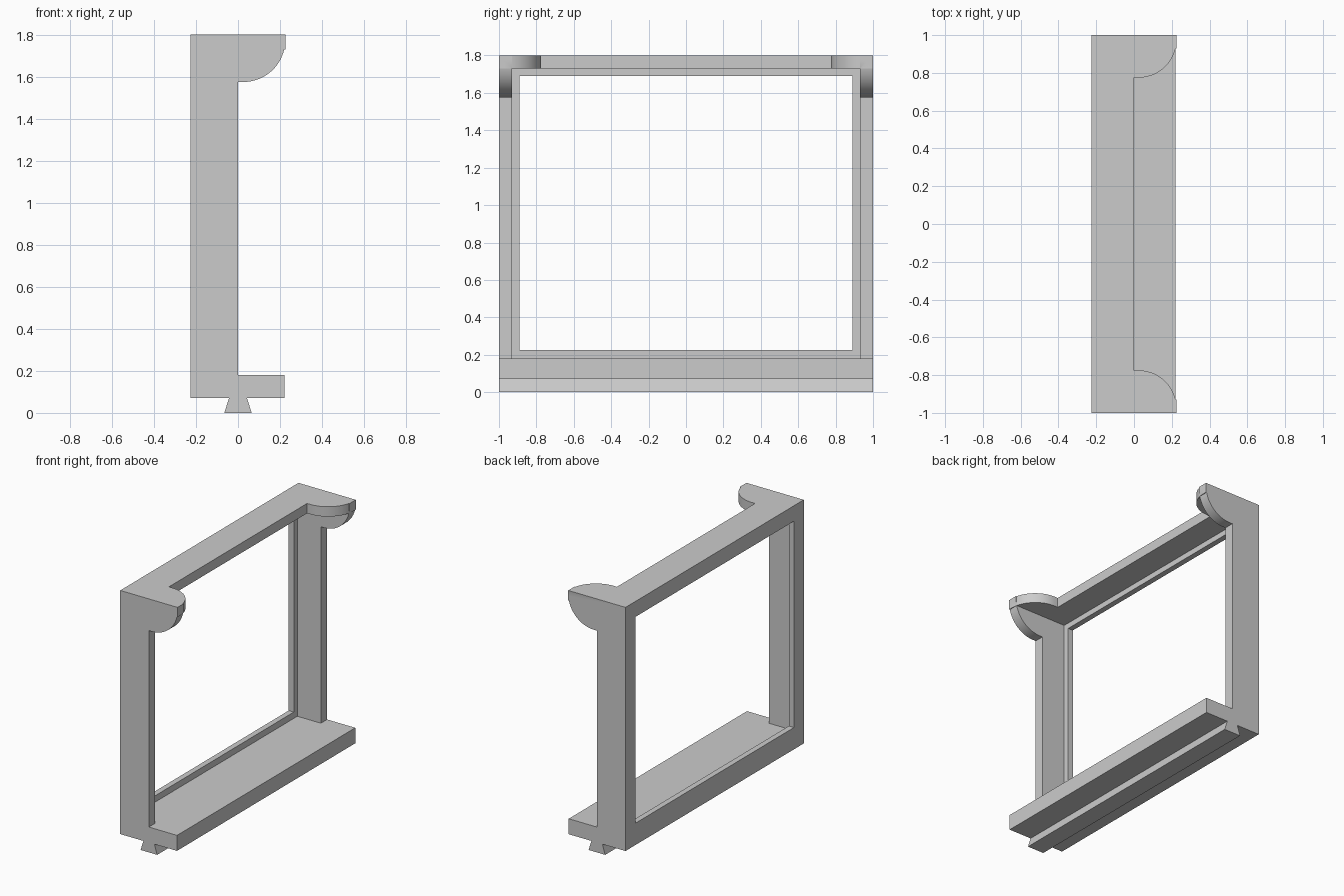
import bpy, bmesh, math
from mathutils import Vector

cube = bpy.data.objects.get("Cube")
if cube:
    bpy.data.objects.remove(cube, do_unlink=True)

grey = bpy.data.materials.new("plain grey")
grey.use_nodes = True
COLOUR = (0.6, 0.6, 0.6, 1)
grey.diffuse_color = COLOUR
grey.node_tree.nodes["Principled BSDF"].inputs["Base Color"].default_value = COLOUR

BACK, REACH = -0.225, 0.225      # depth limits in x
HEIGHT, WALL, BASE = 1.8, 0.07, 0.18


def prism(name, points, offset):
    """Extrude a flat outline along an offset."""
    bm = bmesh.new()
    face = bm.faces.new([bm.verts.new(p) for p in points])
    new = bmesh.ops.extrude_face_region(bm, geom=[face])["geom"]
    verts = [g for g in new if isinstance(g, bmesh.types.BMVert)]
    bmesh.ops.translate(bm, verts=verts, vec=Vector(offset))
    bmesh.ops.recalc_face_normals(bm, faces=bm.faces)
    mesh = bpy.data.meshes.new(name)
    bm.to_mesh(mesh)
    bm.free()
    mesh.materials.append(grey)
    obj = bpy.data.objects.new(name, mesh)
    bpy.context.collection.objects.link(obj)
    return obj


def box(name, low, high):
    (x0, y0, z0), (x1, y1, z1) = low, high
    return prism(name, [(x0, y0, z0), (x1, y0, z0), (x1, y1, z0), (x0, y1, z0)],
                 (0, 0, z1 - z0))


def bracket_arc(edge, steps=24):
    """Rounded bracket outline: (x, distance in from the outer edge)."""
    radius, drop = 0.2, 0.025
    for i in range(steps + 1):
        a = math.pi / 2 * i / steps
        yield REACH - radius + radius * math.sin(a), edge - drop - radius * math.cos(a)


# Base slab with dovetail rail underneath
rail = [(BACK, BASE), (BACK, WALL), (-0.043, WALL), (-0.065, 0),
        (0.065, 0), (0.043, WALL), (0.221, WALL), (0.221, BASE)]
base = prism("frame", [(x, -1, z) for x, z in rail], (0, 2, 0))

# Side walls with rounded brackets at the top
arc = list(bracket_arc(HEIGHT))
outline = [(BACK, WALL), (0, WALL), (0, arc[0][1])] + arc + [(REACH, HEIGHT), (BACK, HEIGHT)]
parts = [prism("side_wall", [(x, y, z) for x, z in outline], (0, WALL, 0))
         for y in (-1, 1 - WALL)]

# Top panel with a rounded bracket at each end
arc = list(bracket_arc(1))
half = [(0, arc[0][1])] + arc + [(REACH, 1)]
outline = [(BACK, -1)] + [(x, -y) for x, y in reversed(half)] + half + [(BACK, 1)]
parts.append(prism("top_panel", [(x, y, HEIGHT - WALL) for x, y in outline], (0, 0, WALL)))

# Thin retaining lip around the back opening
LIP, IN_Y, LOW, HIGH = BACK + 0.04, 0.89, 0.225, 1.69
for side in (-1, 1):
    y0, y1 = sorted((side * IN_Y, side * 0.96))
    parts.append(box("side_lip", (BACK, y0, 0.12), (LIP, y1, 1.76)))
parts.append(box("bottom_lip", (BACK, -0.96, 0.12), (LIP, 0.96, LOW)))
parts.append(box("top_lip", (BACK, -0.96, HIGH), (LIP, 0.96, 1.76)))

# Merge everything into one clean body
for part in parts:
    mod = base.modifiers.new("join " + part.name, 'BOOLEAN')
    mod.operation, mod.solver, mod.object = 'UNION', 'EXACT', part
bpy.context.view_layer.objects.active = base
base.select_set(True)
for mod in list(base.modifiers):
    bpy.ops.object.modifier_apply(modifier=mod.name)
for part in parts:
    bpy.data.objects.remove(part, do_unlink=True)

bpy.ops.object.shade_smooth_by_angle(angle=math.radians(30))
